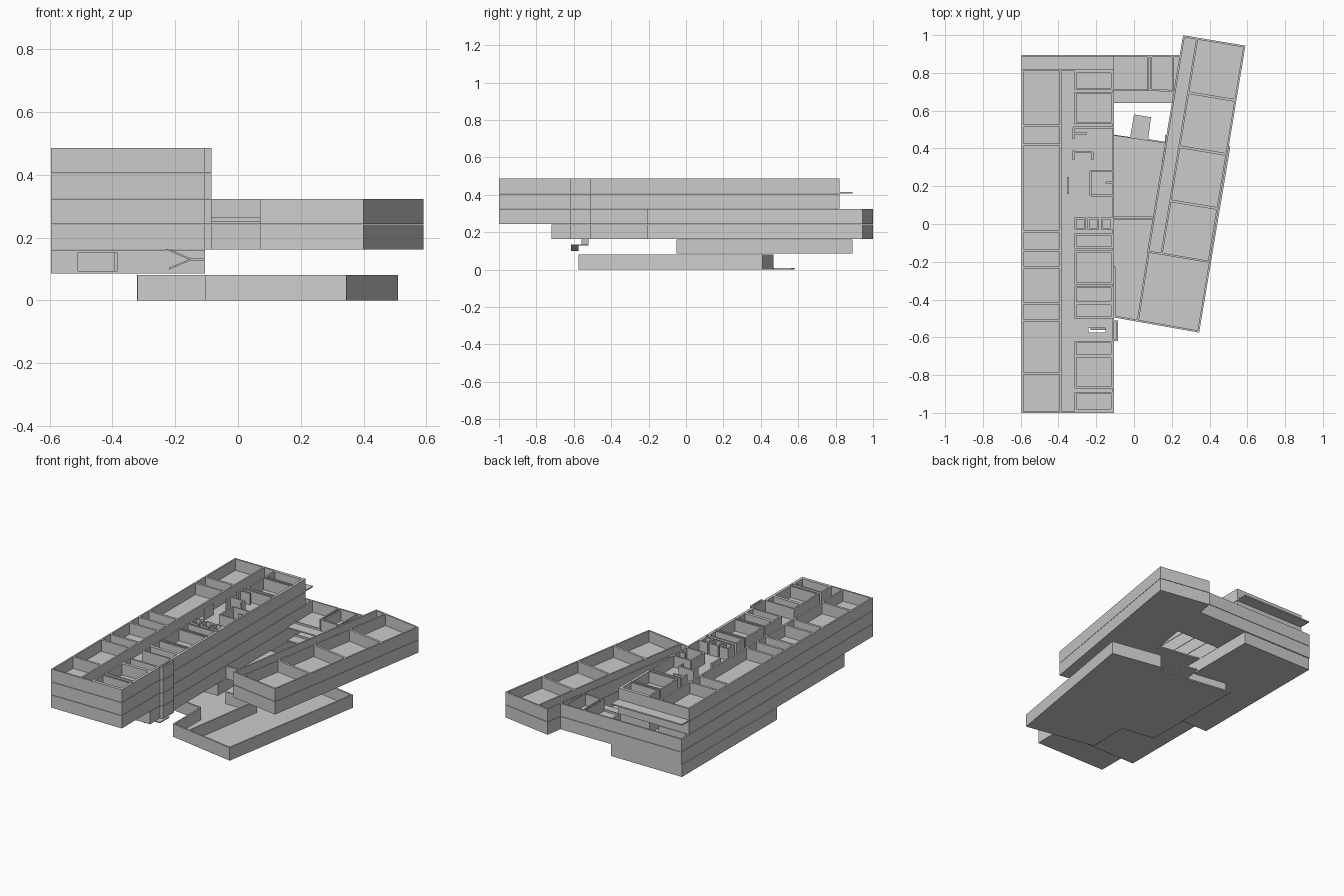
import bpy, bmesh, math
from mathutils import Vector

if "Cube" in bpy.data.objects:
    bpy.data.objects.remove(bpy.data.objects["Cube"])

PITCH, HEIGHT, SLAB, T = 0.0813, 0.079, 0.008, 0.010


def level_z(level):
    return PITCH * (level - 1)


def prism(bm, pts, z0, z1):
    low = [bm.verts.new((x, y, z0)) for x, y in pts]
    top = [bm.verts.new((x, y, z1)) for x, y in pts]
    bm.faces.new(low[::-1])
    bm.faces.new(top)
    n = len(pts)
    for i in range(n):
        j = (i + 1) % n
        bm.faces.new((low[i], low[j], top[j], top[i]))


def rect(x0, y0, x1, y1):
    return [(x0, y0), (x1, y0), (x1, y1), (x0, y1)]


def wall(bm, p, q, z0, z1, t=T, side=0.5):
    """Straight wall; side 0.5 is centred on the line, 1 lies left of it."""
    p, q = Vector(p), Vector(q)
    d = (q - p).normalized()
    n = Vector((-d.y, d.x)) * t
    a, b = n * (side - 1), n * side
    prism(bm, [p + a, q + a, q + b, p + b], z0, z1)


def perimeter(bm, pts, z0, z1, skip=()):
    for i in range(len(pts)):
        if i not in skip:
            wall(bm, pts[i], pts[(i + 1) % len(pts)], z0, z1, side=1)


def finish(bm, name):
    bmesh.ops.recalc_face_normals(bm, faces=bm.faces)
    me = bpy.data.meshes.new(name)
    bm.to_mesh(me)
    bm.free()
    ob = bpy.data.objects.new(name, me)
    bpy.context.collection.objects.link(ob)
    return ob


# Main block storeys: rooms either side of a long corridor
LEFT_CUTS = (-0.79, -0.51, -0.42, -0.23, -0.14, -0.04, 0.42, 0.52)
RIGHT_ROOMS = ((-0.99, -0.89), (-0.87, -0.70), (-0.70, -0.62), (-0.50, -0.42), (-0.42, -0.33),
               (-0.32, -0.14), (-0.13, -0.05), (0.53, 0.70), (0.71, 0.81))
CORE_WALLS = (((-0.32, 0.51), (-0.11, 0.51)), ((-0.32, 0.38), (-0.22, 0.38)),
              ((-0.22, 0.38), (-0.22, 0.34)), ((-0.32, 0.48), (-0.25, 0.48)),
              ((-0.23, 0.28), (-0.11, 0.28)), ((-0.23, 0.28), (-0.23, 0.15)),
              ((-0.23, 0.15), (-0.11, 0.15)), ((-0.15, 0.22), (-0.11, 0.22)),
              ((-0.32, 0.34), (-0.32, 0.39)), ((-0.32, 0.45), (-0.32, 0.51)),
              ((-0.11, 0.22), (-0.11, 0.15)), ((-0.35, 0.16), (-0.35, 0.25)))


def main_storey(level, y0, y1, slab_y1):
    z = level_z(level)
    zt = z + HEIGHT
    bm = bmesh.new()
    # floor plate in strips around the stair slot
    for r in ((-0.595, y0, -0.105, -0.575), (-0.595, -0.575, -0.24, -0.55),
              (-0.15, -0.575, -0.105, -0.55), (-0.595, -0.55, -0.105, slab_y1),
              (-0.105, -0.62, -0.085, -0.51)):
        prism(bm, rect(*r), z, z + SLAB)
    perimeter(bm, rect(-0.595, y0, -0.105, y1), z, zt)
    # stairwell bay on the inner side
    perimeter(bm, rect(-0.105, -0.62, -0.085, -0.51), z, zt, skip=(3,))
    # left row of rooms
    wall(bm, (-0.39, y0 + T), (-0.39, 0.82), z, zt)
    wall(bm, (-0.58, 0.815), (-0.39, 0.815), z, zt)
    for y in LEFT_CUTS:
        if y > y0:
            wall(bm, (-0.59, y), (-0.39, y), z, zt, t=0.014)
    # right row of rooms
    for a, b in RIGHT_ROOMS:
        if a > y0:
            perimeter(bm, rect(-0.315, a, -0.112, b), z, zt)
    # service core, and three lift shafts
    for p, q in CORE_WALLS:
        wall(bm, p, q, z, zt)
    for x in (-0.315, -0.245, -0.175):
        perimeter(bm, rect(x, -0.03, x + 0.06, 0.035), z, zt)
    finish(bm, f"main_block_level_{level}")


main_storey(3, -0.72, 0.895, 0.895)
main_storey(4, -1.0, 0.895, 0.895)
main_storey(5, -1.0, 0.82, 0.82)
main_storey(6, -1.0, 0.82, 0.89)

# Angled wing, two storeys
ORIGIN = Vector((0.40, -0.205))
U = Vector((0.19, 1.15)).normalized()
V = Vector((-U.y, U.x))


def wing(u, v):
    p = ORIGIN + U * u + V * v
    return (p.x, p.y)


for level in (3, 4):
    z = level_z(level)
    zt = z + HEIGHT
    bm = bmesh.new()
    outline = [wing(0, 0), wing(1.165, 0), wing(1.165, 0.335), wing(0, 0.335)]
    prism(bm, outline, z, z + SLAB)
    perimeter(bm, outline, z, zt)
    wall(bm, wing(0, 0.258), wing(1.155, 0.258), z, zt)
    for u in (0.29, 0.58, 0.87):
        wall(bm, wing(u, 0), wing(u, 0.258), z, zt, t=0.014)
    finish(bm, f"angled_wing_level_{level}")

    # link between main block and wing at the back
    bm = bmesh.new()
    prism(bm, [(-0.105, 0.64), (0.20, 0.64), (0.243, 0.895), (-0.105, 0.895)], z, z + SLAB)
    wall(bm, (0.243, 0.895), (-0.105, 0.895), z, zt, side=1)
    wall(bm, (0.08, 0.71), (0.20, 0.705), z, zt)
    for x in (0.075, 0.09, 0.205):
        wall(bm, (x, 0.705), (x, 0.89), z, zt, t=0.008)
    wall(bm, (-0.105, 0.71), (0.075, 0.71), z, z + 0.02, t=0.006)
    finish(bm, f"rear_link_level_{level}")

# Bridge floor across the courtyard with its front wall
z = level_z(3)
bm = bmesh.new()
prism(bm, [(-0.105, 0.03), (0.10, 0.03), (0.165, 0.43), (-0.105, 0.47)], z, z + SLAB)
wall(bm, (-0.105, 0.035), (0.10, 0.035), z, z + HEIGHT)
finish(bm, "courtyard_bridge")

# Second storey under the main block, with a window opening at the front
z = level_z(2) + 0.004
zt = z + HEIGHT - 0.003
outline = rect(-0.595, -0.05, -0.105, 0.89)
bm = bmesh.new()
prism(bm, outline, z, z + SLAB)
perimeter(bm, outline, z, zt, skip=(0,))
wall(bm, (-0.595, -0.05), (-0.51, -0.05), z, zt, side=1)
wall(bm, (-0.385, -0.05), (-0.105, -0.05), z, zt, side=1)
wall(bm, (-0.51, -0.05), (-0.385, -0.05), zt - 0.008, zt, side=1)
wall(bm, (-0.39, -0.04), (-0.39, 0.88), z, zt)
wall(bm, (-0.31, -0.04), (-0.31, 0.88), z, zt)
for y in (0.14, 0.42, 0.65):
    wall(bm, (-0.59, y), (-0.39, y), z, zt)
    wall(bm, (-0.31, y), (-0.11, y), z, zt)
finish(bm, "second_storey")

# Ground storey: plate, hall walls and foyer walls
bm = bmesh.new()
plate = [(-0.105, -0.495), (0.345, -0.575), (0.51, 0.41), (0.165, 0.47), (0.165, 0.435),
         (0.075, 0.45), (0.09, 0.565), (0.0, 0.58), (-0.02, 0.46), (-0.32, 0.505),
         (-0.32, -0.20), (-0.105, -0.23)]
prism(bm, plate, 0, SLAB)
zt = 0.081
hall = [(0.02, -0.517), (0.345, -0.575), (0.51, 0.41), (0.185, 0.468)]
perimeter(bm, hall, 0, zt, skip=(3,))
wall(bm, (0.02, -0.517), (0.105, 0.03), 0, zt)
wall(bm, (-0.105, 0.03), (0.105, 0.03), 0, zt)
wall(bm, (-0.105, -0.495), (0.02, -0.517), 0, zt, side=1)
wall(bm, (-0.105, -0.23), (-0.105, -0.495), 0, zt, side=1)
wall(bm, (-0.32, -0.20), (-0.105, -0.23), 0, zt, side=1)
wall(bm, (-0.32, 0.46), (-0.32, -0.20), 0, zt, side=1)
wall(bm, (-0.02, 0.415), (-0.32, 0.46), 0, zt, side=1)
finish(bm, "ground_storey")

# Stair flights hanging below the stairwell
bm = bmesh.new()


def flight(y0, y1, p, q):
    """Sloped slab between two (x, z) points."""
    v = [bm.verts.new((x, y, zz + dz)) for y in (y0, y1)
         for (x, zz), dz in ((p, 0), (q, 0), (q, 0.006), (p, 0.006))]
    bm.faces.new(v[:4])
    bm.faces.new(v[7:3:-1])
    for i in range(4):
        j = (i + 1) % 4
        bm.faces.new((v[i], v[j], v[j + 4], v[i + 4]))


flight(-0.56, -0.52, (-0.23, 0.162), (-0.15, 0.128))
flight(-0.615, -0.575, (-0.22, 0.098), (-0.15, 0.128))
flight(-0.615, -0.52, (-0.15, 0.128), (-0.11, 0.128))
finish(bm, "hanging_stair")
